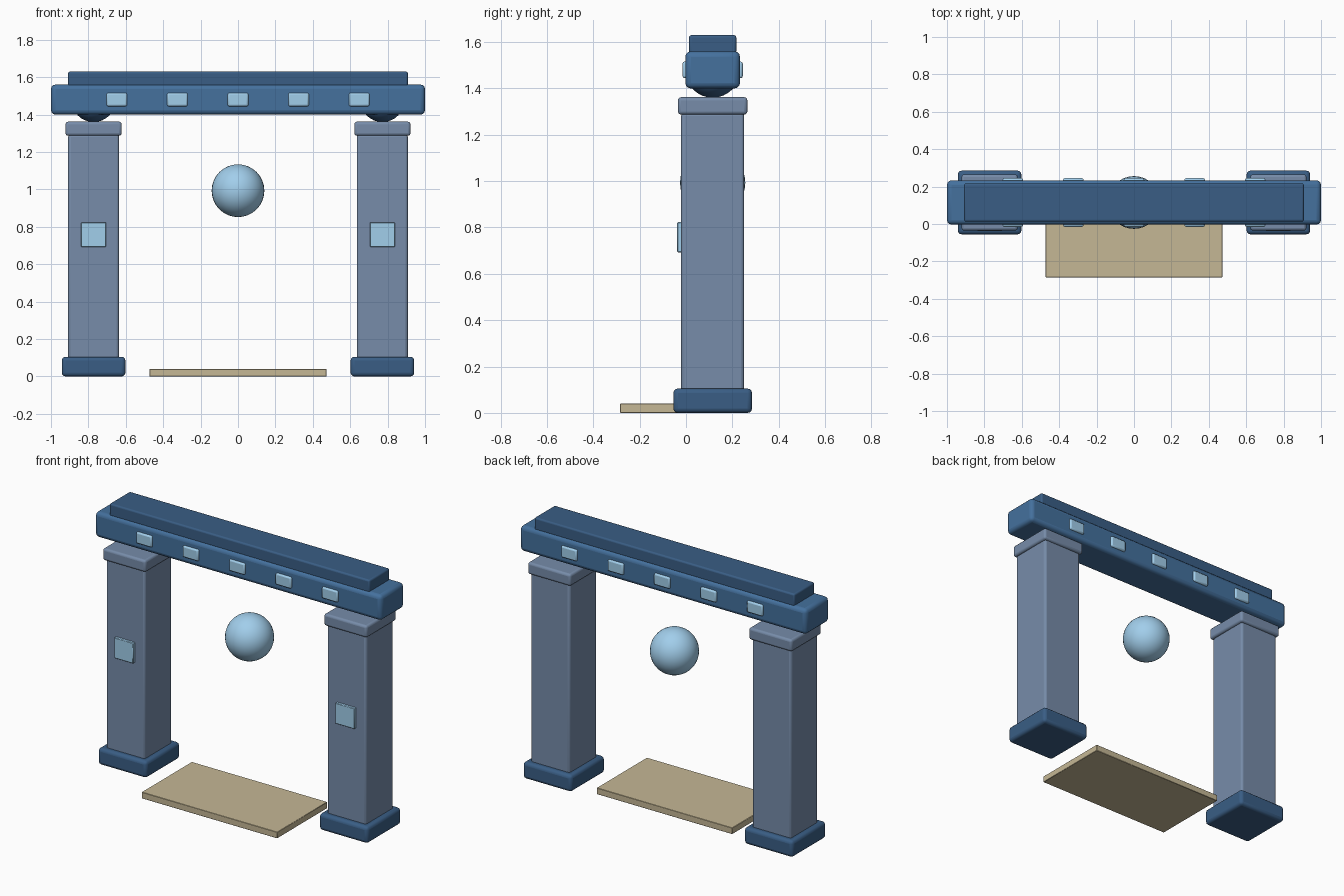
import bpy

if "Cube" in bpy.data.objects:
    bpy.data.objects.remove(bpy.data.objects["Cube"])

YC = 0.115  # depth centre of the gate


def material(name, rgb):
    m = bpy.data.materials.new(name)
    m.diffuse_color = (*[(c / 255) ** 2.2 for c in rgb], 1)
    m.use_nodes = True
    m.node_tree.nodes["Principled BSDF"].inputs["Base Color"].default_value = m.diffuse_color
    return m


STONE = material("stone", (118, 139, 168))
BEAM = material("beam_blue", (70, 112, 156))
DARK = material("dark_blue", (60, 94, 132))
GLOW = material("pale_blue", (160, 205, 235))
SAND = material("sand", (196, 182, 148))


def finish(ob, name, mat):
    ob.name = name
    ob.data.materials.append(mat)
    bpy.ops.object.shade_smooth_by_angle(angle=0.6)


def box(name, mat, x, y, z, bevel=0.0, segments=3):
    """Box from (min, max) ranges with rounded edges."""
    spans = (x, y, z)
    bpy.ops.mesh.primitive_cube_add(size=1, location=[(a + b) / 2 for a, b in spans])
    ob = bpy.context.object
    ob.scale = [b - a for a, b in spans]
    bpy.ops.object.transform_apply(location=False, rotation=False, scale=True)
    finish(ob, name, mat)
    if bevel:
        mod = ob.modifiers.new("rounded_edges", "BEVEL")
        mod.width = bevel
        mod.segments = segments
    return ob


def ball(name, mat, location, radius):
    bpy.ops.mesh.primitive_uv_sphere_add(segments=32, ring_count=16,
                                         radius=radius, location=location)
    finish(bpy.context.object, name, mat)


def around(centre, half):
    return (centre - half, centre + half)


# Pillars: foot, shaft, cap, round bearing and front panel
for side, sx in (("left", -1), ("right", 1)):
    cx = 0.772 * sx
    box(f"{side}_pillar_foot", DARK, around(cx, 0.17), around(YC, 0.17), (0, 0.105), 0.02)
    box(f"{side}_pillar_shaft", STONE, around(cx, 0.136), around(YC, 0.136), (0.001, 1.295), 0.014)
    box(f"{side}_pillar_cap", STONE, around(cx, 0.15), around(YC, 0.15), (1.287, 1.362), 0.014)
    ball(f"{side}_bearing", DARK, (cx, YC, 1.478), 0.118)
    box(f"{side}_pillar_panel", GLOW, around(cx, 0.067), (-0.038, -0.01), (0.693, 0.823), 0.003, 1)

# Lintel and its top board
box("lintel_beam", BEAM, (-1, 1), around(YC, 0.118), (1.4, 1.56), 0.024)
box("top_board", DARK, around(0, 0.908), around(YC, 0.102), (1.55, 1.63), 0.01)

# Studs on both faces of the lintel
for i in range(5):
    for face, sy in (("front", -1), ("back", 1)):
        box(f"{face}_stud_{i + 1}", GLOW, around(-0.648 + 0.324 * i, 0.055),
            around(YC + sy * 0.112, 0.018), around(1.48, 0.036), 0.009, 2)

# Floating orb and doorstep
ball("floating_orb", GLOW, (0, YC, 0.993), 0.141)
box("doorstep", SAND, around(0, 0.473), (-0.285, 0.215), (0, 0.04), 0.002, 1)
